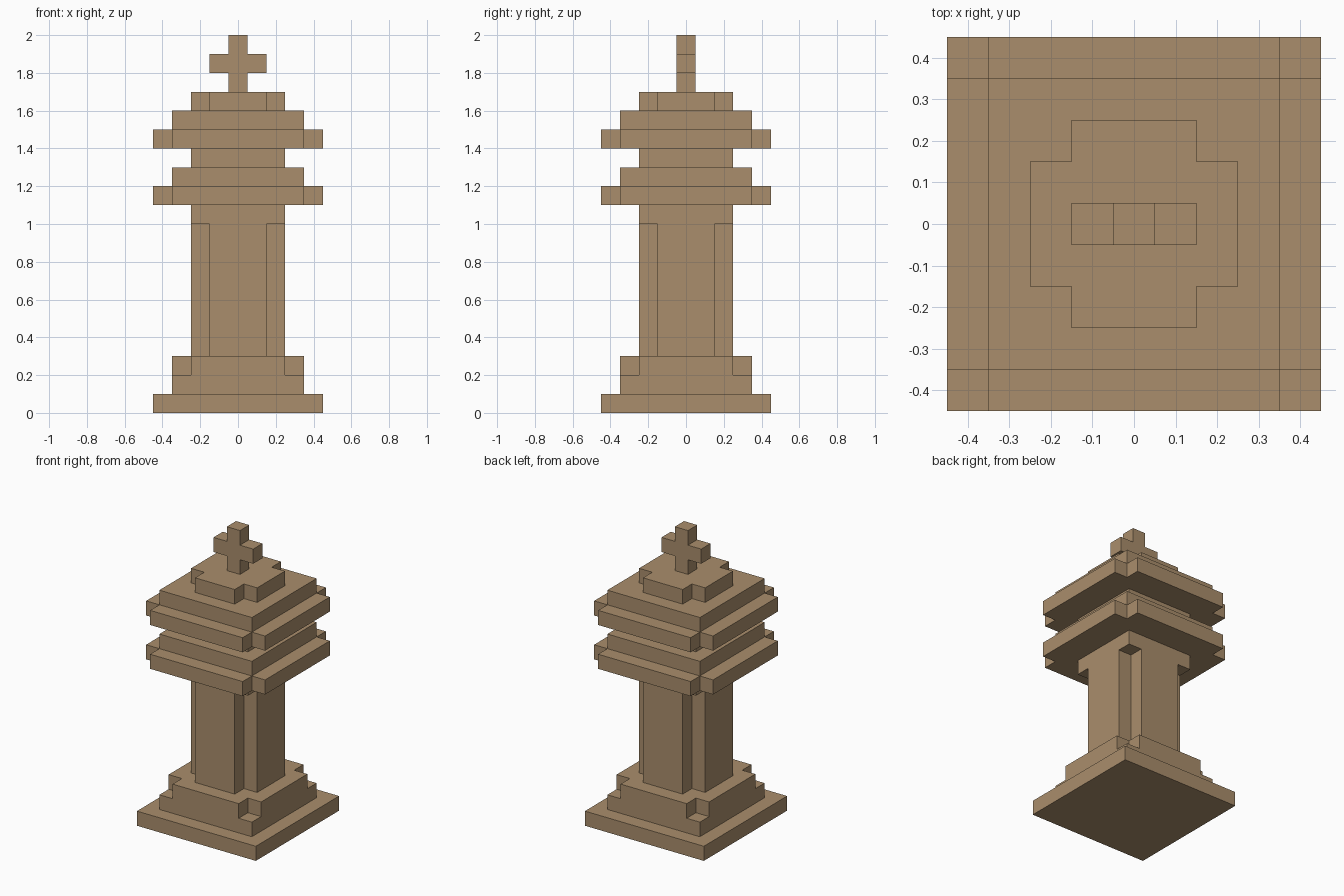
import bpy
import bmesh

default = bpy.data.objects.get("Cube")
if default:
    bpy.data.objects.remove(default, do_unlink=True)

stone = bpy.data.materials.new("tan_stone")
stone.use_nodes = True
COLOUR = (0.40, 0.27, 0.15, 1.0)
stone.diffuse_color = COLOUR
stone.node_tree.nodes["Principled BSDF"].inputs["Base Color"].default_value = COLOUR

NOTCH = 0.1


def square(h):
    return [(h, -h), (h, h), (-h, h), (-h, -h)]


def notched(h):
    """Square outline with a small square cut from every corner."""
    i = h - NOTCH
    corner = [(h, i), (i, i), (i, h)]
    points = []
    for _ in range(4):
        points += corner
        corner = [(-y, x) for x, y in corner]
    return points


def prism(name, outline, low, high, axis="z"):
    """Extrude an outline upwards, or front to back when axis is y."""
    bm = bmesh.new()
    place = (lambda a, b: (a, b, low)) if axis == "z" else (lambda a, b: (a, low, b))
    face = bm.faces.new([bm.verts.new(place(a, b)) for a, b in outline])
    depth = high - low
    new = bmesh.ops.extrude_face_region(bm, geom=[face])["geom"]
    verts = [g for g in new if isinstance(g, bmesh.types.BMVert)]
    move = (0, 0, depth) if axis == "z" else (0, depth, 0)
    bmesh.ops.translate(bm, verts=verts, vec=move)
    bmesh.ops.recalc_face_normals(bm, faces=bm.faces)
    mesh = bpy.data.meshes.new(name)
    bm.to_mesh(mesh)
    bm.free()
    mesh.materials.append(stone)
    obj = bpy.data.objects.new(name, mesh)
    bpy.context.collection.objects.link(obj)
    return obj


# Stacked tiers: name, outline, half width, bottom, top
tiers = [
    ("base_slab", square, 0.45, 0.0, 0.1),
    ("base_step", square, 0.35, 0.1, 0.2),
    ("base_notched_step", notched, 0.35, 0.2, 0.3),
    ("column_shaft", notched, 0.25, 0.3, 1.0),
    ("column_neck", square, 0.25, 1.0, 1.1),
    ("lower_collar", notched, 0.45, 1.1, 1.2),
    ("lower_collar_step", square, 0.35, 1.2, 1.3),
    ("upper_neck", square, 0.25, 1.3, 1.4),
    ("upper_collar", notched, 0.45, 1.4, 1.5),
    ("upper_collar_step", square, 0.35, 1.5, 1.6),
    ("crown_cap", notched, 0.25, 1.6, 1.7),
]
for name, outline, half, low, high in tiers:
    prism(name, outline(half), low, high)

# Cross finial: equal-armed outline standing upright, thick front to back
cross = [(x, z + 1.85) for x, z in notched(0.15)]
prism("cross_finial", cross, -0.05, 0.05, axis="y")
